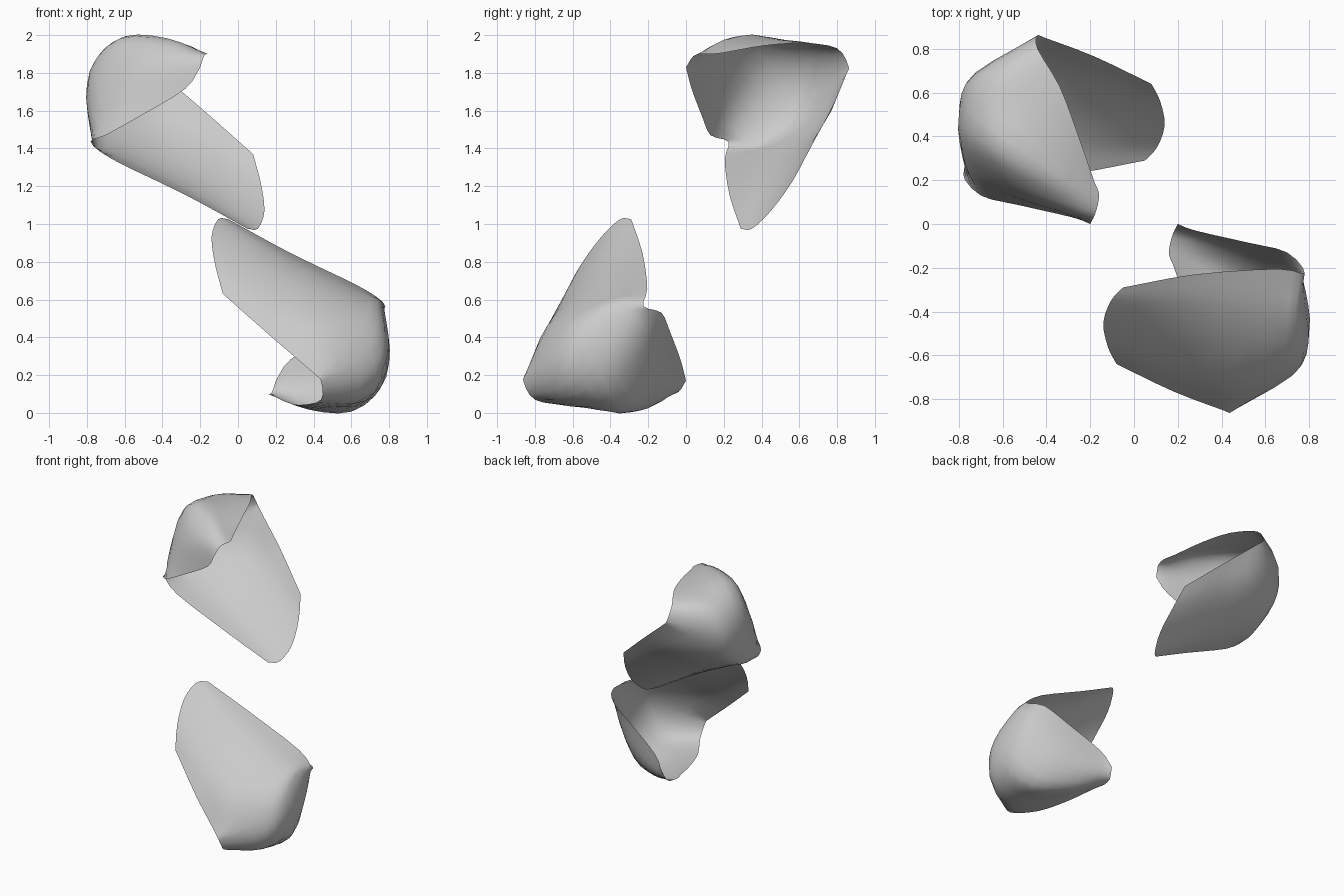
import bpy
from mathutils import Vector

if "Cube" in bpy.data.objects:
    bpy.data.objects.remove(bpy.data.objects["Cube"])

# Cross-sections of one folded sheet, back to front.
# Each runs from the flap's free end, round the fold, over the hood to its tip.
SECTIONS = [
    [(.08, .64, 1.37), (-.18, .765, 1.60), (-.40, .848, 1.79), (-.44, .86, 1.835),
     (-.44, .80, 1.93), (-.34, .63, 1.957), (-.26, .42, 1.945), (-.18, .19, 1.905)],
    [(.12, .56, 1.22), (-.20, .67, 1.44), (-.48, .75, 1.585), (-.72, .695, 1.74),
     (-.67, .65, 1.92), (-.50, .52, 1.975), (-.34, .32, 1.97), (-.16, .14, 1.90)],
    [(.14, .45, 1.07), (-.25, .52, 1.29), (-.60, .59, 1.46), (-.775, .58, 1.58),
     (-.785, .45, 1.81), (-.63, .34, 1.98), (-.38, .20, 1.975), (-.165, .09, 1.90)],
    [(.105, .35, .975), (-.27, .36, 1.19), (-.64, .40, 1.37), (-.76, .38, 1.43),
     (-.77, .27, 1.60), (-.59, .165, 1.79), (-.36, .08, 1.87), (-.18, .04, 1.89)],
    [(.05, .29, .975), (-.28, .23, 1.155), (-.66, .205, 1.34), (-.78, .225, 1.435),
     (-.70, .13, 1.47), (-.52, .085, 1.57), (-.28, .03, 1.715), (-.20, 0, 1.83)],
]


def smooth_path(points, steps):
    """Catmull-Rom curve through the points."""
    p = [Vector(q) for q in points]
    p = [2 * p[0] - p[1]] + p + [2 * p[-1] - p[-2]]
    out = []
    for i in range(1, len(p) - 2):
        a, b, c, d = p[i - 1:i + 3]
        for k in range(steps):
            t = k / steps
            out.append(0.5 * (2 * b + (c - a) * t + (2 * a - 5 * b + 4 * c - d) * t ** 2
                              + (3 * b - a - 3 * c + d) * t ** 3))
    out.append(p[-2])
    return out


def folded_sheet(name, flip):
    rows = [smooth_path(s, 3) for s in SECTIONS]
    columns = [smooth_path(c, 3) for c in zip(*rows)]
    n = len(columns[0])
    verts = [v for col in columns for v in col]
    if flip:  # point reflection through the model's centre
        verts = [Vector((0, 0, 2)) - v for v in verts]
    faces = []
    for i in range(len(columns) - 1):
        for j in range(n - 1):
            f = (i * n + j, i * n + j + 1, (i + 1) * n + j + 1, (i + 1) * n + j)
            faces.append(f[::-1] if flip else f)
    mesh = bpy.data.meshes.new(name)
    mesh.from_pydata(verts, [], faces)
    mesh.polygons.foreach_set("use_smooth", [True] * len(faces))
    obj = bpy.data.objects.new(name, mesh)
    bpy.context.collection.objects.link(obj)


# Two identical sheets, one the inverse of the other
folded_sheet("upper_folded_sheet", False)
folded_sheet("lower_folded_sheet", True)
